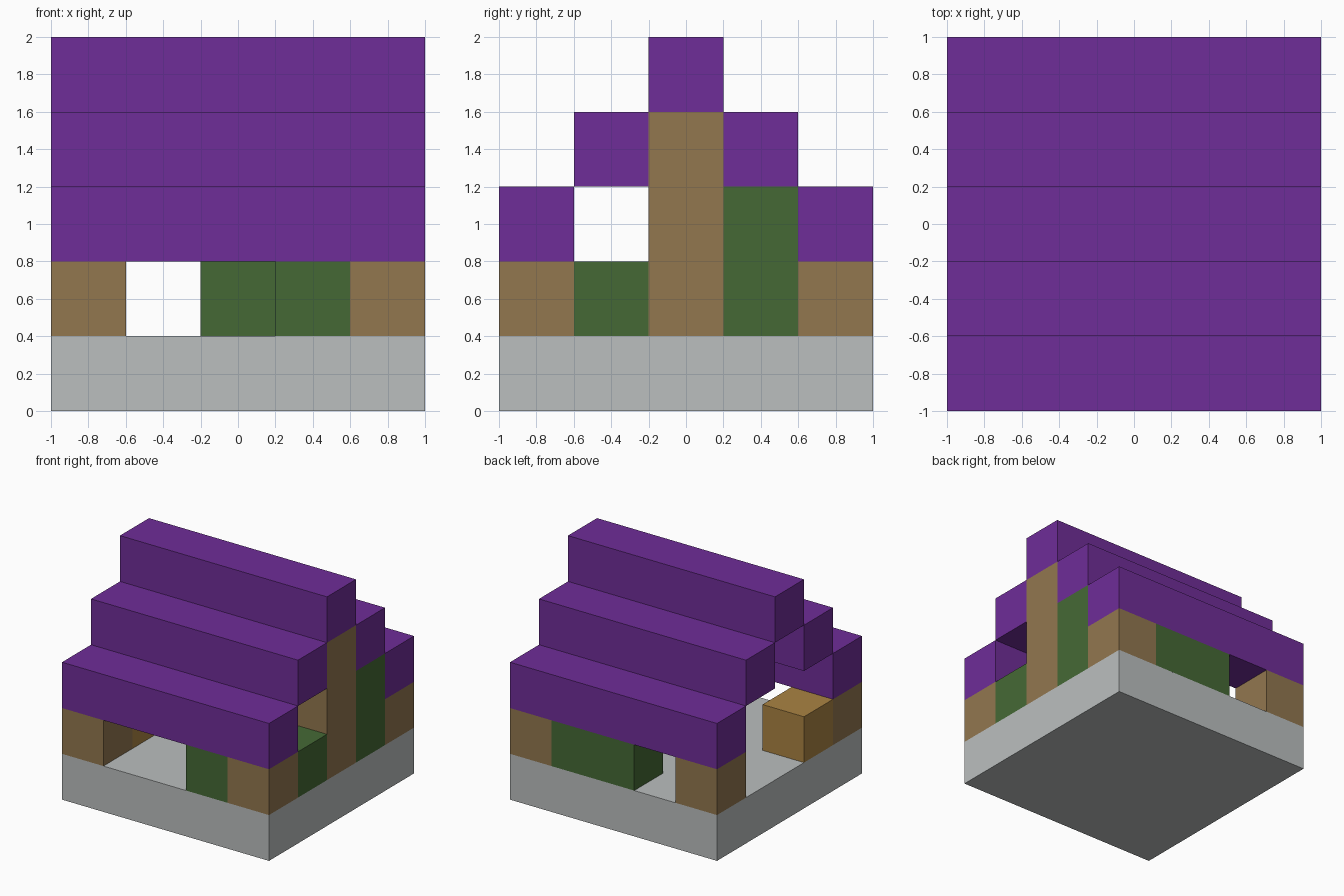
import bpy
from mathutils import Vector

CELL = 0.4

default_cube = bpy.data.objects.get("Cube")
if default_cube:
    bpy.data.objects.remove(default_cube, do_unlink=True)


def make_material(name, red, green, blue):
    """Flat material from display values, converted to linear."""
    linear = [((c / 255 + 0.055) / 1.055) ** 2.4 for c in (red, green, blue)]
    mat = bpy.data.materials.new(name)
    mat.use_nodes = True
    mat.diffuse_color = (*linear, 1)
    bsdf = mat.node_tree.nodes["Principled BSDF"]
    bsdf.inputs["Base Color"].default_value = (*linear, 1)
    bsdf.inputs["Roughness"].default_value = 0.9
    return mat


stone = make_material("pale_stone", 187, 191, 191)
purple = make_material("purple_roof", 111, 45, 152)
timber = make_material("brown_timber", 146, 119, 79)
leaf = make_material("green_wall", 69, 105, 53)
chest_wood = make_material("golden_wood", 170, 131, 66)


def block(name, mat, cell, size=(1, 1, 1)):
    """Box whose lowest corner sits on a grid cell, sized in cells."""
    corner, size = Vector(cell) * CELL, Vector(size) * CELL
    centre = corner + size / 2 - Vector((1, 1, 0))
    bpy.ops.mesh.primitive_cube_add(size=1, location=centre)
    obj = bpy.context.object
    obj.name = name
    obj.data.name = name
    obj.data.transform(obj.matrix_world.to_3x3().to_4x4())
    for vert in obj.data.vertices:
        vert.co *= size
    obj.data.materials.append(mat)
    return obj


# Foundation slab
block("foundation", stone, (0, 0, 0), (5, 5, 1))

# Corner posts
for x, side in ((0, "right"), (4, "left")):
    for y, end in ((0, "front"), (4, "back")):
        block(f"{end}_{side}_post", timber, (x, y, 1))

# Tall gable post on the closed side
block("gable_post", timber, (4, 2, 1), (1, 1, 3))

# Infill walls, leaving a window, a doorway and an open side
block("front_wall", leaf, (3, 0, 1))
block("back_wall", leaf, (2, 4, 1), (2, 1, 1))
block("low_side_wall", leaf, (4, 1, 1))
block("high_side_wall", leaf, (4, 3, 1), (1, 1, 2))

# Storage chest in the open side
block("chest", chest_wood, (0, 1, 1))

# Stepped roof beams rising to the ridge
for row in range(5):
    level = 4 - abs(row - 2)
    block(f"roof_beam_{row + 1}", purple, (0, row, level), (5, 1, 1))
